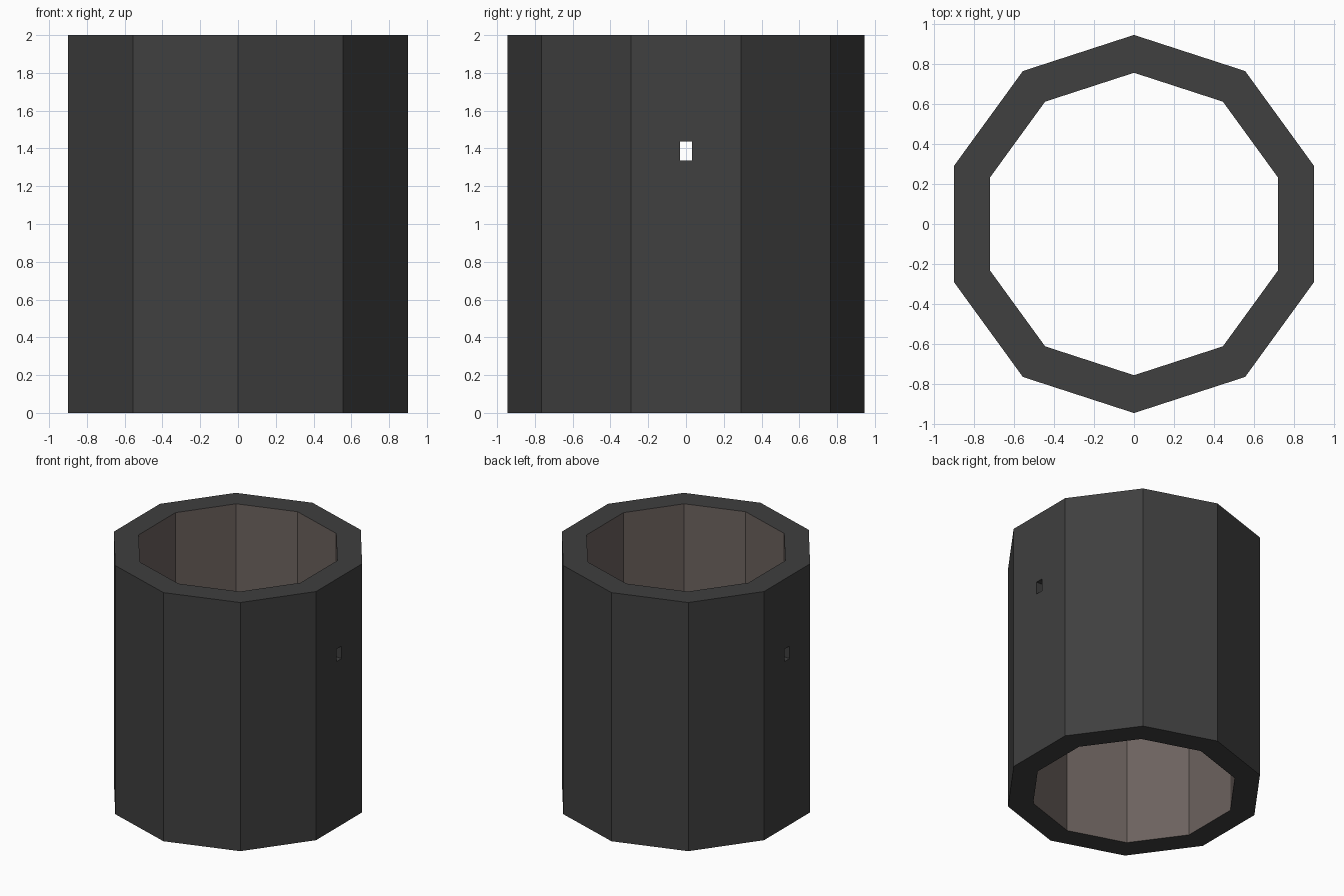
import bpy, bmesh, math

if "Cube" in bpy.data.objects:
    bpy.data.objects.remove(bpy.data.objects["Cube"])

SIDES, HEIGHT = 10, 2.0
R_OUT = 0.9 / math.cos(math.pi / SIDES)
R_IN = 0.72 / math.cos(math.pi / SIDES)


def material(name, rgb):
    m = bpy.data.materials.new(name)
    m.diffuse_color = (*rgb, 1)
    m.use_nodes = True
    m.node_tree.nodes["Principled BSDF"].inputs["Base Color"].default_value = m.diffuse_color
    return m


dark_grey = material("dark grey", (0.05, 0.05, 0.05))
warm_brown = material("warm brown", (0.15, 0.122, 0.112))


def add_object(name, bm, mats):
    bmesh.ops.recalc_face_normals(bm, faces=bm.faces)
    me = bpy.data.meshes.new(name)
    bm.to_mesh(me)
    bm.free()
    ob = bpy.data.objects.new(name, me)
    bpy.context.collection.objects.link(ob)
    for m in mats:
        me.materials.append(m)
    return ob


# Ten-sided tube: profile rectangle swept around z, inner wall in brown
bm = bmesh.new()
profile = [(R_OUT, 0), (R_OUT, HEIGHT), (R_IN, HEIGHT), (R_IN, 0)]
rings = []
for i in range(SIDES):
    a = math.pi / 2 + 2 * math.pi * i / SIDES
    rings.append([bm.verts.new((r * math.cos(a), r * math.sin(a), z)) for r, z in profile])
for i in range(SIDES):
    a, b = rings[i], rings[(i + 1) % SIDES]
    for k in range(4):
        n = (k + 1) % 4
        f = bm.faces.new((a[k], b[k], b[n], a[n]))
        f.material_index = 1 if k == 2 else 0
tube = add_object("tube_wall", bm, [dark_grey, warm_brown])

# Small slot straight through both side walls
bm = bmesh.new()
bmesh.ops.create_cube(bm, size=1)
bmesh.ops.scale(bm, vec=(2.4, 0.064, 0.1), verts=bm.verts)
bmesh.ops.translate(bm, vec=(0, 0, 1.387), verts=bm.verts)
cutter = add_object("slot_cutter", bm, [dark_grey])
cutter.hide_render = True
cutter.display_type = 'WIRE'

cut = tube.modifiers.new("side slots", 'BOOLEAN')
cut.operation = 'DIFFERENCE'
cut.object = cutter
cut.solver = 'EXACT'
